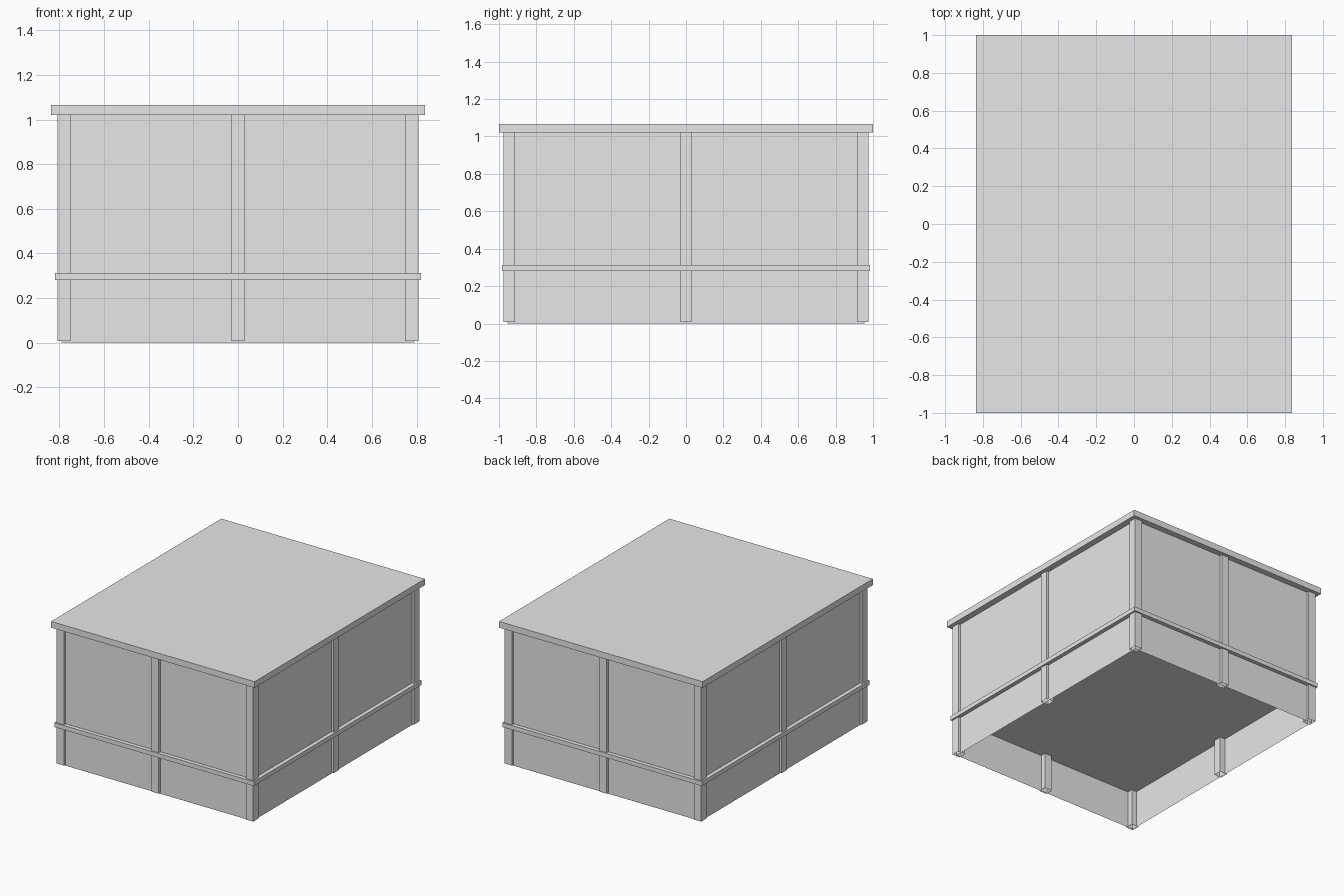
import bpy
import bmesh
from mathutils import Matrix, Vector

default = bpy.data.objects.get("Cube")
if default:
    bpy.data.objects.remove(default, do_unlink=True)

grey = bpy.data.materials.new("light_grey")
grey.use_nodes = True
colour = (0.8, 0.8, 0.8, 1.0)
grey.diffuse_color = colour
grey.node_tree.nodes["Principled BSDF"].inputs["Base Color"].default_value = colour


def box(name, low, high, open_bottom=False, open_top=False):
    """Box between two corners, optionally without its end faces."""
    low, high = Vector(low), Vector(high)
    bm = bmesh.new()
    bmesh.ops.create_cube(bm, size=1, matrix=Matrix.LocRotScale(
        (low + high) / 2, None, high - low))
    bm.normal_update()
    ends = [f for f in bm.faces
            if (open_bottom and f.normal.z < -0.5) or (open_top and f.normal.z > 0.5)]
    bmesh.ops.delete(bm, geom=ends, context='FACES_ONLY')
    mesh = bpy.data.meshes.new(name)
    bm.to_mesh(mesh)
    bm.free()
    mesh.materials.append(grey)
    obj = bpy.data.objects.new(name, mesh)
    bpy.context.collection.objects.link(obj)
    return obj


RAIL_LOW, RAIL_HIGH = 0.28, 0.312
EAVES, TOP = 1.02, 1.066

# Thin wall skin, open underneath
box("walls", (-0.79, -0.955, 0), (0.79, 0.955, EAVES), True, True)

# Slab whose edge forms the rail around the walls
box("rail_slab", (-0.82, -0.985, RAIL_LOW), (0.82, 0.985, RAIL_HIGH))

# Overhanging flat lid
box("lid", (-0.837, -1, EAVES), (0.837, 1, TOP))

# Posts at the corners and the middle of each side
HALF = 0.03
columns = {"left": 0.778, "middle": 0, "right": -0.778}
rows = {"front": -0.945, "centre": 0, "back": 0.945}
for row, y in rows.items():
    for column, x in columns.items():
        if x == 0 and y == 0:
            continue
        box(f"{row}_{column}_post", (x - HALF, y - HALF, 0.008),
            (x + HALF, y + HALF, EAVES), True, True)
